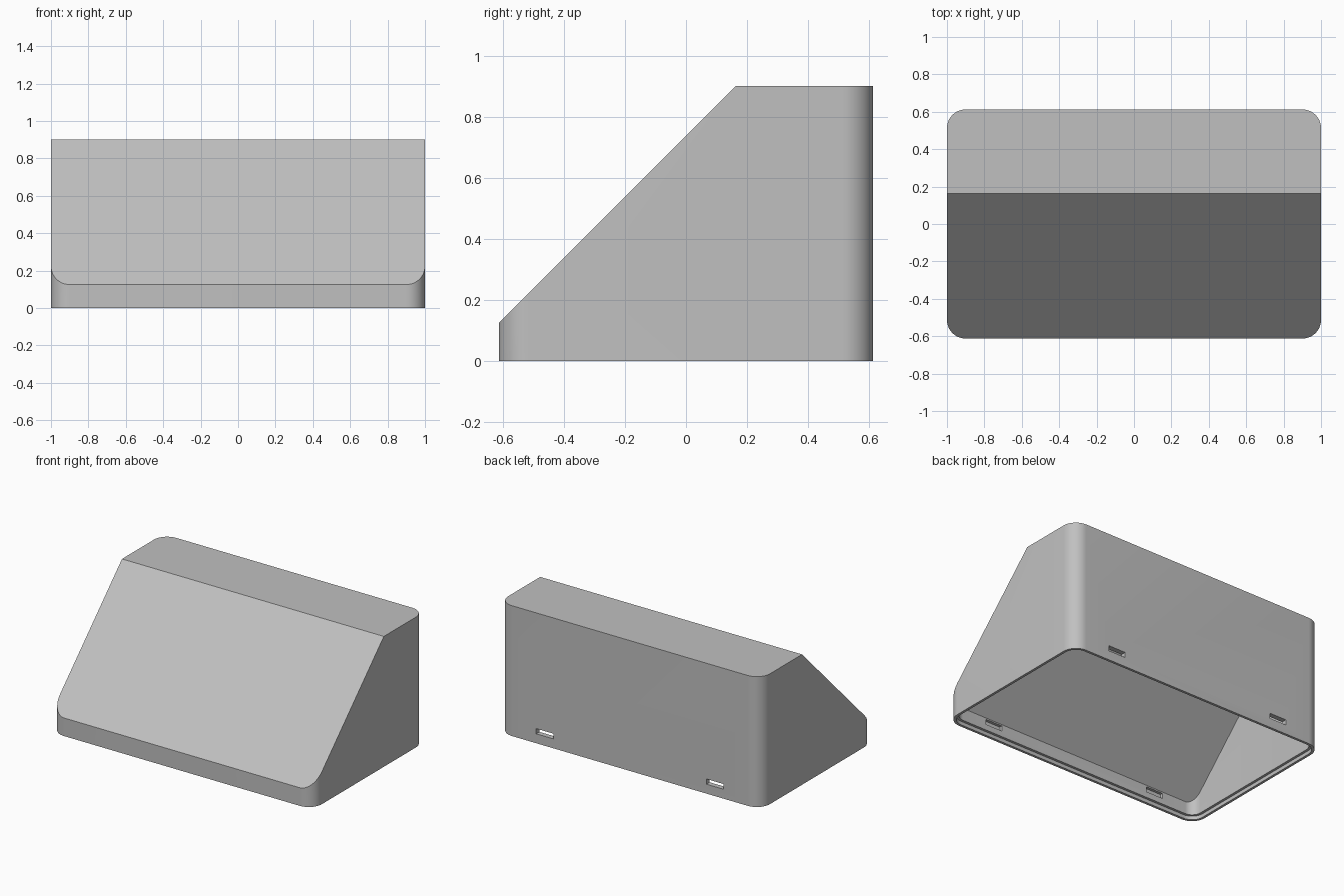
import bpy, bmesh, math
from mathutils import Vector

cube = bpy.data.objects.get("Cube")
if cube:
    bpy.data.objects.remove(cube, do_unlink=True)

HALF_X, HALF_Y, HEIGHT, RADIUS = 1.0, 0.6125, 0.9, 0.1
WALL = 0.035
SLOPE_POINT = Vector((0, -HALF_Y, 0.125))
SLOPE_NORMAL = Vector((0, -1, 1)).normalized()

grey = bpy.data.materials.new("plain grey")
grey.use_nodes = True
colour = (0.53, 0.53, 0.53, 1)
grey.diffuse_color = colour
grey.node_tree.nodes["Principled BSDF"].inputs["Base Color"].default_value = colour


def make_object(name, bm):
    bmesh.ops.recalc_face_normals(bm, faces=bm.faces[:])
    mesh = bpy.data.meshes.new(name)
    bm.to_mesh(mesh)
    bm.free()
    mesh.materials.append(grey)
    obj = bpy.data.objects.new(name, mesh)
    bpy.context.collection.objects.link(obj)
    return obj


def rounded_block(name, inset, bottom, top, sloped=True, segments=12):
    """Upright block with rounded corners, its front cut off by the slope."""
    bm = bmesh.new()
    r = RADIUS - inset
    ring = []
    for i, (sx, sy) in enumerate([(1, 1), (-1, 1), (-1, -1), (1, -1)]):
        for k in range(segments + 1):
            a = math.pi / 2 * (i + k / segments)
            ring.append(bm.verts.new((sx * (HALF_X - RADIUS) + r * math.cos(a),
                                      sy * (HALF_Y - RADIUS) + r * math.sin(a), bottom)))
    base = bm.faces.new(ring)
    up = bmesh.ops.extrude_face_region(bm, geom=[base], use_keep_orig=True)["geom"]
    bmesh.ops.translate(bm, vec=(0, 0, top - bottom),
                        verts=[g for g in up if isinstance(g, bmesh.types.BMVert)])
    if sloped:
        cut = bmesh.ops.bisect_plane(bm, geom=bm.verts[:] + bm.edges[:] + bm.faces[:],
                                     plane_co=SLOPE_POINT - SLOPE_NORMAL * inset,
                                     plane_no=SLOPE_NORMAL, clear_outer=True)
        edges = [g for g in cut["geom_cut"] if isinstance(g, bmesh.types.BMEdge)]
        bmesh.ops.contextual_create(bm, geom=edges)
    return make_object(name, bm)


def box(name, centre, size):
    bm = bmesh.new()
    bmesh.ops.create_cube(bm, size=1)
    bmesh.ops.scale(bm, vec=size, verts=bm.verts[:])
    bmesh.ops.translate(bm, vec=centre, verts=bm.verts[:])
    return make_object(name, bm)


# Outer shell, hollow cavity and stepped rim around the open bottom
case = rounded_block("sloped_case", 0, 0, HEIGHT)
cutters = [rounded_block("cavity_cutter", WALL, -0.1, HEIGHT - WALL),
           rounded_block("rim_step_cutter", WALL / 2, -0.05, 0.025, sloped=False)]

# Clip slots: right through the back wall, blind pockets inside the front wall
for x in (-0.65, 0.65):
    cutters.append(box("back_slot_cutter", (x, HALF_Y, 0.083), (0.13, 0.12, 0.036)))
    cutters.append(box("front_pocket_cutter", (x, -HALF_Y + WALL, 0.083), (0.13, 0.04, 0.036)))

bpy.context.view_layer.objects.active = case
for cutter in cutters:
    cutter.hide_render = True
    mod = case.modifiers.new("cut", 'BOOLEAN')
    mod.operation = 'DIFFERENCE'
    mod.solver = 'EXACT'
    mod.object = cutter
    bpy.ops.object.modifier_apply(modifier=mod.name)
    bpy.data.objects.remove(cutter, do_unlink=True)

# Smooth rounded corners, crisp edges elsewhere
bpy.ops.object.select_all(action='DESELECT')
case.select_set(True)
bpy.ops.object.shade_smooth_by_angle(angle=math.radians(30))
